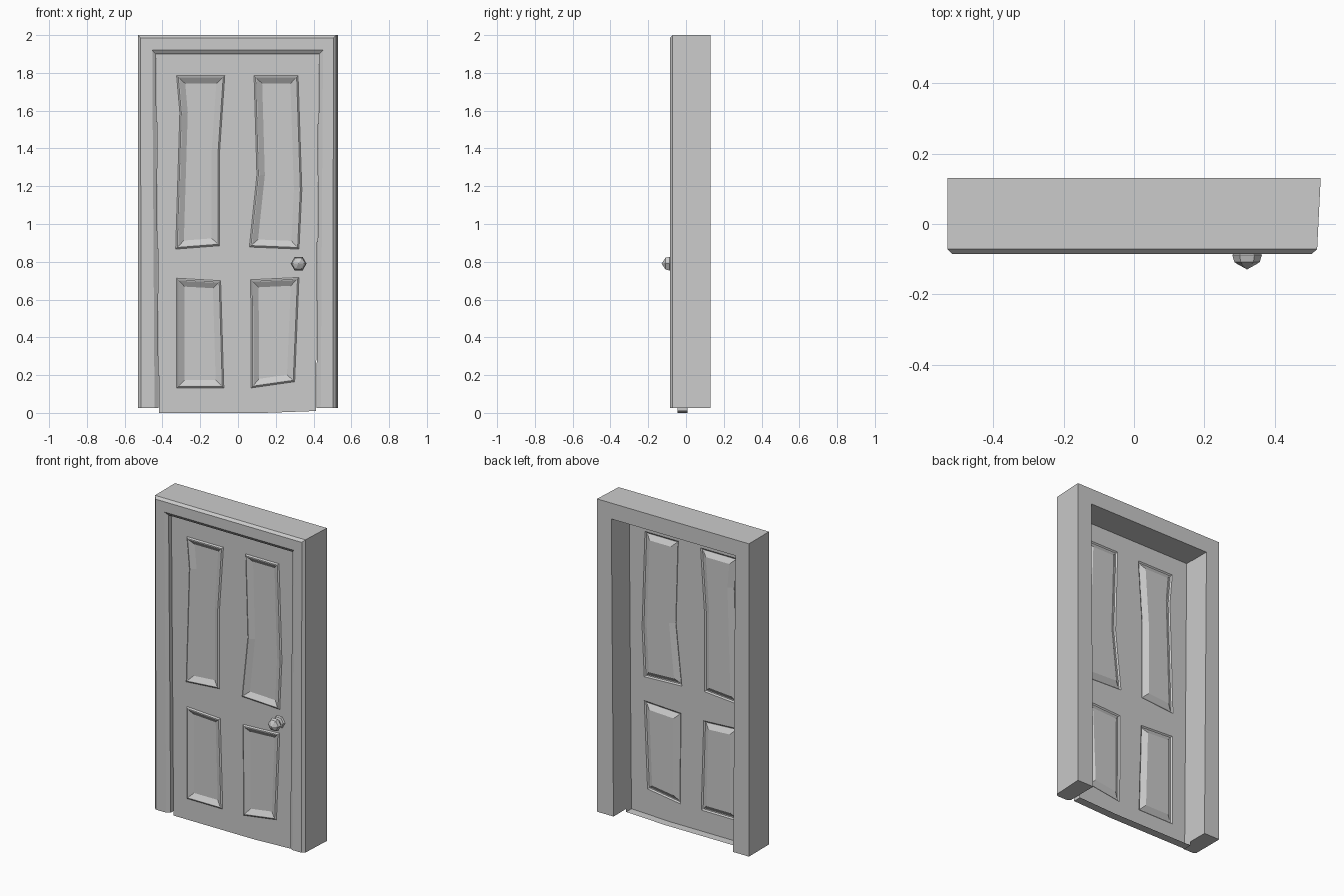
import bpy, bmesh, math
from mathutils import Vector

if "Cube" in bpy.data.objects:
    bpy.data.objects.remove(bpy.data.objects["Cube"])


def finish(bm, name):
    bmesh.ops.recalc_face_normals(bm, faces=bm.faces)
    me = bpy.data.meshes.new(name)
    bm.to_mesh(me)
    bm.free()
    ob = bpy.data.objects.new(name, me)
    bpy.context.collection.objects.link(ob)
    return ob


def bridge(bm, a, b, closed=True):
    n = len(a)
    for i in range(n if closed else n - 1):
        j = (i + 1) % n
        bm.faces.new((a[i], a[j], b[j], b[i]))


def inset(pts, d):
    """Shrink a clockwise outline by distance d."""
    out, n = [], len(pts)
    for i in range(n):
        p = Vector(pts[i])
        e1 = (p - Vector(pts[i - 1])).normalized()
        e2 = (Vector(pts[(i + 1) % n]) - p).normalized()
        n1, n2 = Vector((e1.y, -e1.x)), Vector((e2.y, -e2.x))
        out.append(p + (n1 + n2) * d / (1 + n1.dot(n2)))
    return out


# Door frame: one section swept over both jambs and the head
section = [(0, .130), (0, -.071), (.2, -.085), (.85, -.085), (1, -.071), (1, .130)]
bm = bmesh.new()
stations = []
for side, inner, top in [(-1, .42, False), (-1, .435, True), (1, .43, True), (1, .415, False)]:
    ring = []
    for t, y in section:
        x = side * (inner + (.53 - inner) * t)
        if side > 0 and t > .8 and y < 0:
            x -= .01
        ring.append(bm.verts.new((x, y, 1.90 + .10 * t if top else .027)))
    stations.append(ring)
for a, b in zip(stations, stations[1:]):
    bridge(bm, a, b)
bm.faces.new(stations[0])
bm.faces.new(stations[-1])
finish(bm, "door_frame")

# Door leaf: a pressed sheet, open at the back, with four crooked panels
FRONT, BACK = -.045, .008
outline = [(-.418, 0), (-.433, 1.903), (.428, 1.903), (.412, .01), (.14, 0)]
panels = [
    [(-.325, 1.785), (-.07, 1.785), (-.097, 1.39), (-.097, .885), (-.33, .867), (-.308, 1.59)],
    [(.085, 1.785), (.318, 1.785), (.338, 1.18), (.323, .867), (.06, .878), (.10, 1.26)],
    [(-.325, .713), (-.092, .70), (-.075, .132), (-.325, .132)],
    [(.067, .705), (.323, .717), (.30, .165), (.07, .132)],
]
steps = [(.008, -.007), (.013, -.007), (.042, .012)]  # raised moulding, then recess
bm = bmesh.new()


def loop(pts, y):
    return [bm.verts.new((p[0], y, p[1])) for p in pts]


rim = loop(outline, FRONT)
borders = [loop(p, FRONT) for p in panels]
boundary = [bm.edges.new((vs[i - 1], vs[i])) for vs in [rim] + borders for i in range(len(vs))]
bmesh.ops.triangle_fill(bm, edges=boundary, use_beauty=True, normal=(0, -1, 0))
for pts, prev in zip(panels, borders):
    for d, depth in steps:
        ring = loop(inset(pts, d), FRONT + depth)
        bridge(bm, prev, ring)
        prev = ring
    bm.faces.new(prev)
bridge(bm, rim, loop(outline, BACK))
finish(bm, "door_leaf")

# Six-sided doorknob turned from a profile (y, radius)
profile = [(-.045, .040), (-.055, .034), (-.060, .018), (-.076, .018),
           (-.083, .038), (-.088, .042), (-.108, .036), (-.114, .027)]
bm = bmesh.new()
prev = None
for y, r in profile:
    ring = [bm.verts.new((.321 + r * math.cos(k * math.pi / 3), y,
                          .79 + r * math.sin(k * math.pi / 3))) for k in range(6)]
    if prev:
        bridge(bm, prev, ring)
    else:
        bm.faces.new(ring)
    prev = ring
tip = bm.verts.new((.321, -.129, .79))
for k in range(6):
    bm.faces.new((prev[k], prev[(k + 1) % 6], tip))
finish(bm, "doorknob")
